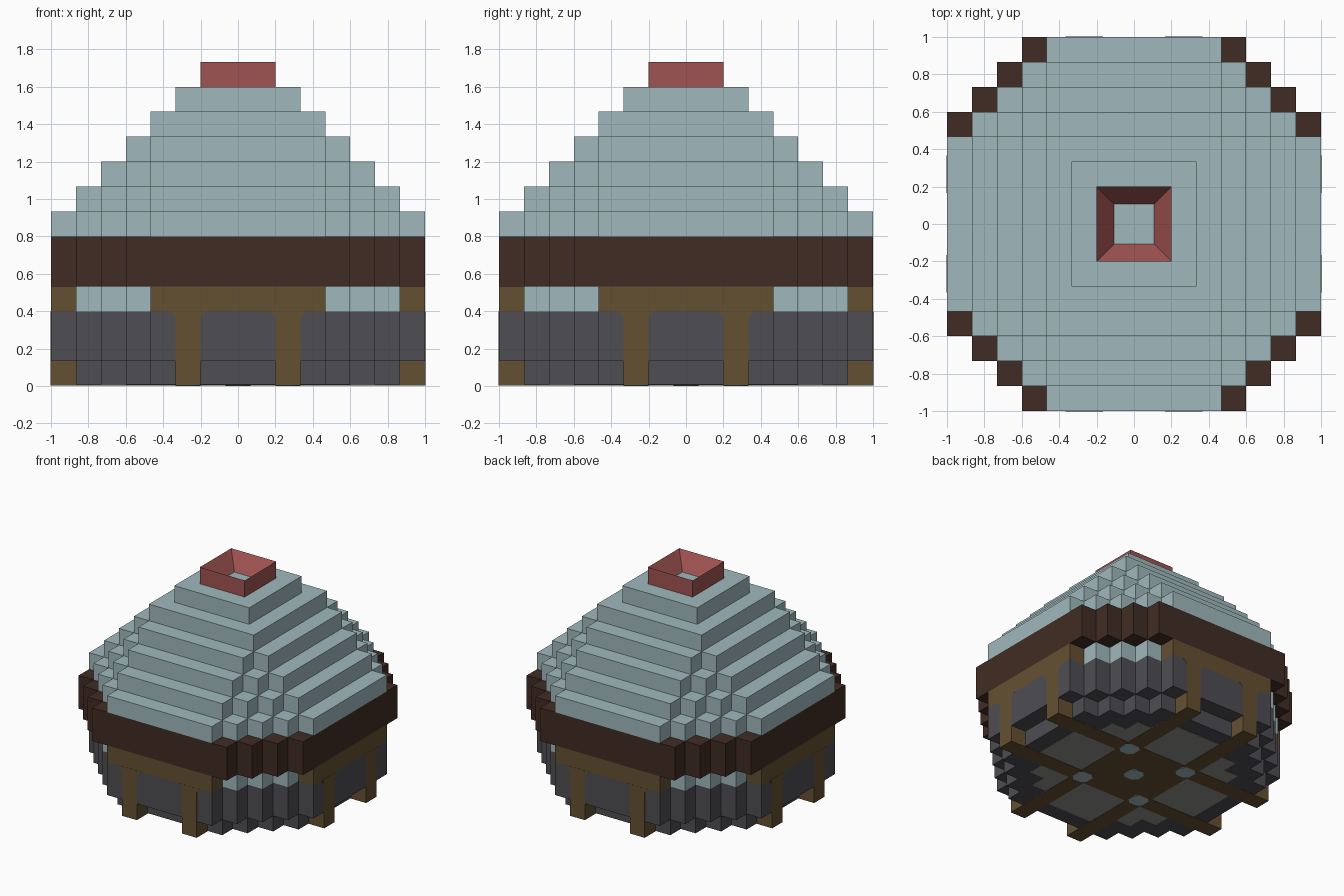
import bpy, bmesh
from mathutils import Matrix, Vector

U = 2 / 15  # one block

cube = bpy.data.objects.get("Cube")
if cube:
    bpy.data.objects.remove(cube, do_unlink=True)


def material(name, rgb):
    lin = [((c / 255 + 0.055) / 1.055) ** 2.4 for c in rgb] + [1]
    m = bpy.data.materials.new(name)
    m.use_nodes = True
    m.diffuse_color = lin
    m.node_tree.nodes["Principled BSDF"].inputs["Base Color"].default_value = lin
    return m


BLUE = material("pale_blue", (160, 185, 189))
RIM = material("dark_wood", (65, 44, 35))
WOOD = material("brown_wood", (101, 80, 50))
STONE = material("dark_stone", (78, 77, 82))
FLOOR = material("light_stone", (145, 145, 140))
RED = material("red_clay", (160, 84, 82))


def finish(name, bm, *mats):
    bmesh.ops.recalc_face_normals(bm, faces=bm.faces)
    bm.transform(Matrix.Scale(U, 4))
    me = bpy.data.meshes.new(name)
    bm.to_mesh(me)
    bm.free()
    for m in mats:
        me.materials.append(m)
    ob = bpy.data.objects.new(name, me)
    bpy.context.collection.objects.link(ob)
    return ob


def prism(bm, points, offset):
    """Extrude a flat outline along an offset."""
    face = bm.faces.new([bm.verts.new(p) for p in points])
    new = bmesh.ops.extrude_face_region(bm, geom=[face], use_keep_orig=True)["geom"]
    bmesh.ops.translate(bm, vec=offset,
                        verts=[v for v in new if isinstance(v, bmesh.types.BMVert)])


def box(bm, lo, hi):
    lo, hi = Vector(lo), Vector(hi)
    corners = [(lo.x, lo.y, lo.z), (hi.x, lo.y, lo.z), (hi.x, hi.y, lo.z), (lo.x, hi.y, lo.z)]
    prism(bm, corners, (0, 0, hi.z - lo.z))


def tier(reach, total, z0, z1):
    """Stepped octagon of blocks with |i|, |j| <= reach and |i| + |j| <= total."""
    total = min(total, 2 * reach)
    quarter = []
    for k in range(reach, total - reach - 1, -1):
        quarter.append((k + 0.5, total - k + 0.5))
        if k > total - reach:
            quarter.append((k - 0.5, total - k + 0.5))
    outline = []
    for turn in range(4):
        outline += [(x, y, z0) for x, y in quarter]
        quarter = [(-y, x) for x, y in quarter]
    bm = bmesh.new()
    prism(bm, outline, (0, 0, z1 - z0))
    return bm


# Floor: dark border with a lighter inner slab
finish("floor_border", tier(6, 9, 0.06, 1), STONE)
finish("floor_slab", tier(5, 7, 0.04, 0.5), FLOOR)

# Stone walls, then the band above: wood on the straight sides, pale in the corners
finish("stone_wall", tier(7, 10, 1, 3), STONE)
band = tier(7, 10, 3, 4)
for f in band.faces:
    c = f.calc_center_median()
    f.material_index = int(max(abs(c.x), abs(c.y)) > 6.9)
finish("wall_band", band, BLUE, WOOD)

# Timber frames: floor beams with protruding feet that rise as wall posts
frame = bmesh.new()
for side in (-2, 2):
    box(frame, (side - 0.5, -7.51, 0.02), (side + 0.5, 7.51, 3))
    box(frame, (-7.51, side - 0.5, 0.02), (7.51, side + 0.5, 3))
box(frame, (-1.6, -1.6, 0.02), (1.6, 1.6, 0.5))
finish("timber_frame", frame, WOOD)

# Small braces cutting the upper corners of the stone panels
brace = bmesh.new()
for turn in range(4):
    start = len(brace.verts)
    for side in (-1, 1):
        for x, step in ((1.5, -0.25), (2.5, 0.25)):
            prism(brace, [(side * x, -7.51, 3), (side * (x + step), -7.51, 3),
                          (side * x, -7.51, 2.75)], (0, 0.03, 0))
    bmesh.ops.rotate(brace, verts=brace.verts[:], matrix=Matrix.Rotation(1.5707963, 3, "Z"))
finish("panel_braces", brace, WOOD)

# Pale inlays under the beam crossings and the middle
inlay = bmesh.new()
for x, y in [(0, 0)] + [(a, b) for a in (-2, 2) for b in (-2, 2)]:
    ring = [(0.5, 0.25), (0.25, 0.5)]
    points = []
    for turn in range(4):
        points += [(x + p, y + q, 0) for p, q in ring]
        ring = [(-q, p) for p, q in ring]
    prism(inlay, points, (0, 0, 0.05))
finish("floor_inlays", inlay, BLUE)

# Roof: dark eaves and shrinking steps
finish("roof_eaves", tier(7, 11, 4, 6), RIM)
for k in range(6):
    finish(f"roof_step_{k + 1}", tier(7 - k, 10 - k, 6 + k, 7 + k), BLUE)

# Chimney with a square hole sunk in its top
chimney = tier(1, 2, 12, 13)
chimney.normal_update()
top = max(chimney.faces, key=lambda f: f.calc_center_median().z)
bmesh.ops.inset_individual(chimney, faces=[top], thickness=1)
bmesh.ops.translate(chimney, vec=(0, 0, -0.98), verts=top.verts[:])
top.material_index = 1
finish("chimney", chimney, RED, BLUE)
